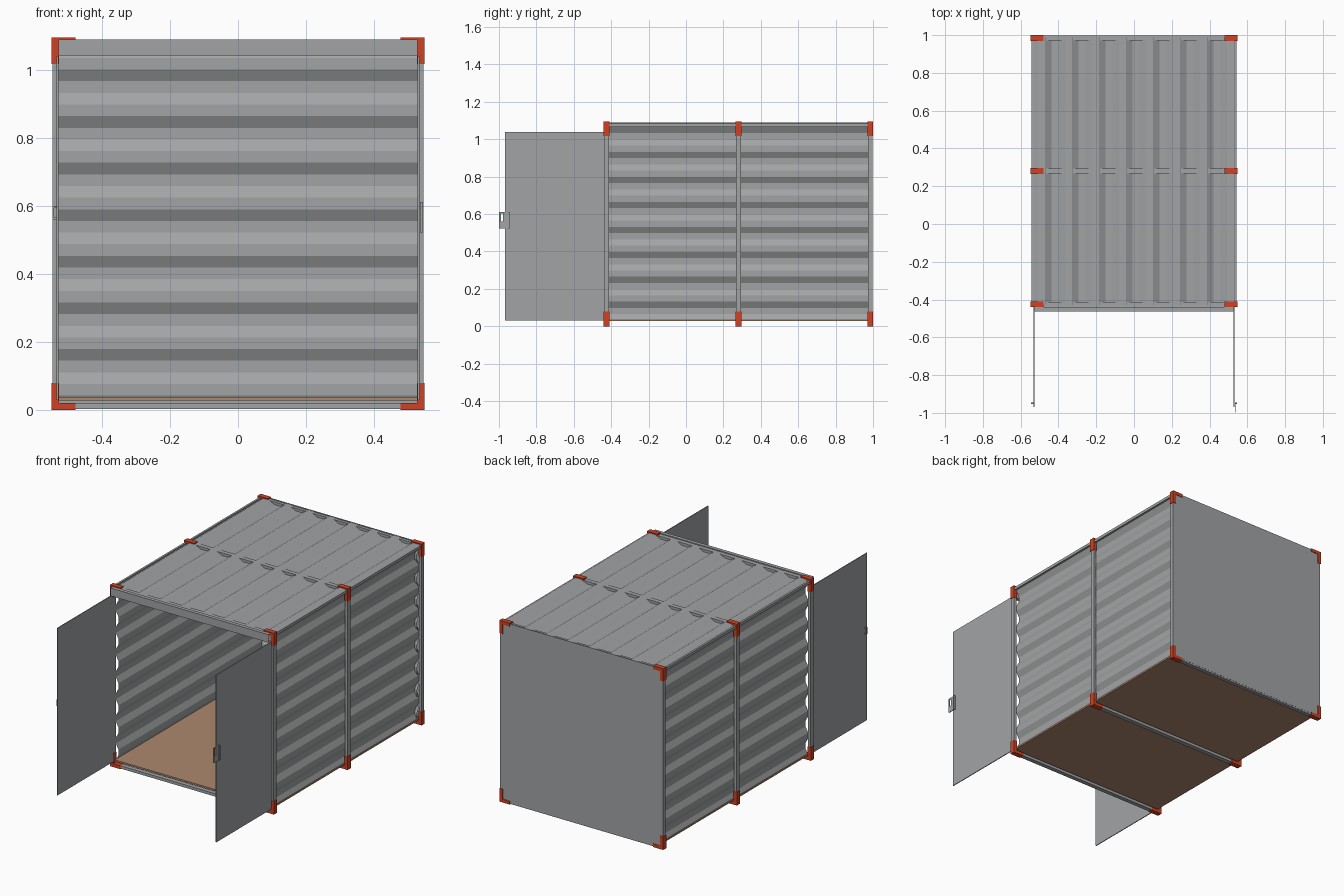
import bpy, bmesh
from mathutils import Vector

if "Cube" in bpy.data.objects:
    bpy.data.objects.remove(bpy.data.objects["Cube"])


def material(name, rgb):
    m = bpy.data.materials.new(name)
    m.diffuse_color = (*rgb, 1)
    m.use_nodes = True
    m.node_tree.nodes["Principled BSDF"].inputs["Base Color"].default_value = m.diffuse_color
    return m


GREY = material("steel_grey", (0.36, 0.37, 0.375))
ORANGE = material("corner_orange", (0.62, 0.055, 0.018))
WOOD = material("floor_wood", (0.42, 0.25, 0.155))


def finish(name, bm, mat):
    me = bpy.data.meshes.new(name)
    bm.to_mesh(me)
    bm.free()
    me.materials.append(mat)
    ob = bpy.data.objects.new(name, me)
    bpy.context.collection.objects.link(ob)
    return ob


def add_box(bm, x, y, z):
    """Box from (min, max) pairs."""
    vs = bmesh.ops.create_cube(bm, size=1)["verts"]
    for v in vs:
        v.co = [(lo + hi) / 2 + c * (hi - lo) for c, (lo, hi) in zip(v.co, (x, y, z))]


def boxes(name, mat, *dims):
    bm = bmesh.new()
    for d in dims:
        add_box(bm, *d)
    return finish(name, bm, mat)


def span(s, lo, hi):
    """Mirror an x range to side s."""
    return tuple(sorted((s * lo, s * hi)))


def wave(start, period, lo, hi):
    """Trapezoid profile as (position, height 0..1) pairs."""
    def height(u):
        t = ((u - start) / period) % 1 * 4
        return max(0, min(t, 1, 3 - t))
    us = [start + period * i / 4 for i in range(-60, 60)]
    us = [lo] + [u for u in us if lo + 1e-4 < u < hi - 1e-4] + [hi]
    return [(u, height(u + 1e-7)) for u in us]


def sheet(name, profile, place, a, b, outward):
    """Corrugated sheet: profile swept from a to b."""
    bm = bmesh.new()
    rows = [[bm.verts.new(place(u, h, v)) for v in (a, b)] for u, h in profile]
    for r, q in zip(rows, rows[1:]):
        bm.faces.new((r[0], r[1], q[1], q[0]))
    bm.normal_update()
    if sum((f.normal for f in bm.faces), Vector()).dot(Vector(outward)) < 0:
        bmesh.ops.reverse_faces(bm, faces=bm.faces[:])
    return finish(name, bm, GREY)


TOP = 1.095
FRAMES = {"front": (-0.44, -0.41), "middle": (0.265, 0.297), "back": (0.97, 0.998)}

# Three portal frames with orange corner brackets
for label, (y0, y1) in FRAMES.items():
    y = (y0 + 0.002, y1 - 0.002)
    boxes(label + "_frame", GREY,
          ((-0.545, -0.528), y, (0.003, 1.088)),
          ((0.528, 0.545), y, (0.003, 1.088)),
          ((-0.528, 0.528), y, (0.003, 0.02)),
          ((-0.528, 0.528), y, (1.07, 1.086)))
    yo = (y0, y1 + (0.002 if label == "back" else 0))
    for s, side in ((-1, "left"), (1, "right")):
        for end, arm, leg in (("bottom", (0, 0.02), (0.02, 0.08)),
                              ("top", (TOP - 0.02, TOP), (TOP - 0.077, TOP - 0.02))):
            boxes(f"{label}_{side}_{end}_corner", ORANGE,
                  (span(s, 0.478, 0.548), yo, arm),
                  (span(s, 0.526, 0.548), yo, leg))

# Corrugated side walls, top rails
for s, side in ((-1, "left"), (1, "right")):
    sheet(side + "_wall", wave(0.098, 0.1336, 0.03, 1.08),
          lambda u, h, v: (s * (0.511 + 0.018 * h), v, u), -0.411, 0.972, (s, 0, 0))
    boxes(side + "_top_rail", GREY,
          (span(s, 0.53, 0.542), (-0.412, 0.972), (1.068, 1.085)))

# Corrugated roof
sheet("roof", wave(-0.544, 0.143, -0.541, 0.541),
      lambda u, h, v: (u, v, 1.069 + 0.02 * h), -0.43, 0.995, (0, 0, 1))

# Back wall: corrugated lining and flat outer panel
sheet("back_lining", wave(0.145, 0.137, 0.03, 1.068),
      lambda u, h, v: (v, 0.973 - 0.017 * h, u), -0.528, 0.528, (0, -1, 0))
boxes("back_panel", GREY, ((-0.543, 0.543), (0.99, 0.997), (0.012, 1.09)))

# Wooden floor
boxes("floor", WOOD, ((-0.53, 0.53), (-0.425, 0.985), (0.028, 0.038)))

# Hollow header above the door opening, open at both ends
bm = bmesh.new()
add_box(bm, (-0.528, 0.528), (-0.462, -0.44), (1.042, 1.09))
bm.normal_update()
bmesh.ops.delete(bm, geom=[f for f in bm.faces if abs(f.normal.x) > 0.9], context="FACES_ONLY")
finish("door_header", bm, GREY)

# Open doors
for s, side in ((-1, "left"), (1, "right")):
    boxes(side + "_door", GREY,
          (span(s, 0.528, 0.533), (-0.968, -0.438), (0.03, 1.04)))

# Latch frame on the right door: slotted plate and grip
lx = (0.534, 0.538)
boxes("right_latch", GREY,
      (lx, (-0.999, -0.99), (0.522, 0.612)),
      (lx, (-0.978, -0.955), (0.522, 0.612)),
      (lx, (-0.99, -0.978), (0.522, 0.56)),
      (lx, (-0.99, -0.978), (0.604, 0.612)),
      ((0.538, 0.544), (-0.953, -0.945), (0.522, 0.612)),
      (lx, (-0.955, -0.945), (0.522, 0.612)))

# Staple on the left door
boxes("left_staple", GREY,
      ((-0.545, -0.541), (-0.952, -0.944), (0.56, 0.6)),
      ((-0.541, -0.532), (-0.952, -0.944), (0.56, 0.566)),
      ((-0.541, -0.532), (-0.952, -0.944), (0.594, 0.6)))
